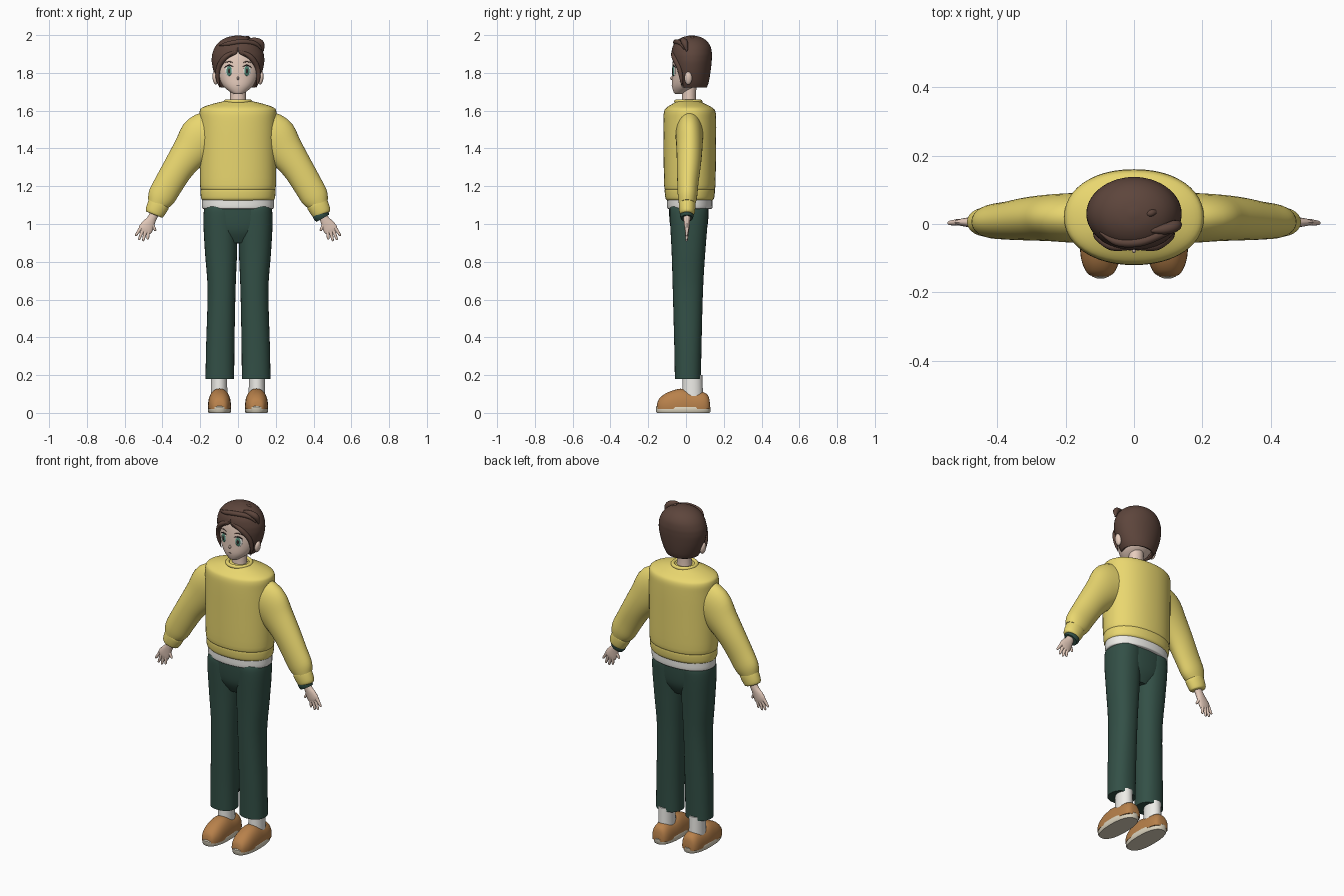
import bpy, bmesh, math
from mathutils import Vector

def material(name, rgb):
    m = bpy.data.materials.new(name)
    m.diffuse_color = (*rgb, 1)
    return m

YELLOW = material("yellow_knit", (0.82, 0.68, 0.16))
WHITE = material("white_cloth", (0.85, 0.84, 0.8))
GREEN = material("dark_green", (0.033, 0.08, 0.062))
SKIN = material("skin", (0.8, 0.61, 0.51))
HAIR = material("brown_hair", (0.11, 0.06, 0.045))
TAN = material("tan_leather", (0.48, 0.22, 0.07))
SOLE = material("cream_sole", (0.72, 0.66, 0.52))
IRIS = material("green_iris", (0.08, 0.25, 0.18))
DARK = material("dark_line", (0.03, 0.02, 0.02))

def finish(ob, mat, angle=40):
    ob.data.materials.append(mat)
    bpy.ops.object.select_all(action='DESELECT')
    ob.select_set(True)
    bpy.context.view_layer.objects.active = ob
    bpy.ops.object.shade_smooth_by_angle(angle=math.radians(angle))
    return ob

def mesh_object(name, bm, mat, angle=40):
    bmesh.ops.recalc_face_normals(bm, faces=bm.faces)
    me = bpy.data.meshes.new(name)
    bm.to_mesh(me)
    bm.free()
    ob = bpy.data.objects.new(name, me)
    bpy.context.collection.objects.link(ob)
    return finish(ob, mat, angle)

def spline(rows, steps):
    """Catmull-Rom interpolation through rows of numbers."""
    if steps == 1:
        return rows
    out, n = [], len(rows)
    for i in range(n - 1):
        a, b, c, d = rows[max(i - 1, 0)], rows[i], rows[i + 1], rows[min(i + 2, n - 1)]
        for k in range(steps):
            t = k / steps
            out.append([0.5 * (2*q + (r - p)*t + (2*p - 5*q + 4*r - s)*t*t + (3*q - p - 3*r + s)*t**3)
                        for p, q, r, s in zip(a, b, c, d)])
    return out + [list(rows[-1])]

def loft(name, rows, mat, axis='z', s=1, steps=4, n=32, power=2.0, zmin=-1):
    """Skin rows of (x, y, z, radius_u, radius_v); s=-1 mirrors in x."""
    rows = spline(rows, steps)
    bm = bmesh.new()
    rings = []
    for i, (x, y, z, ru, rv) in enumerate(rows):
        u, v = Vector((1, 0, 0)), Vector((0, 1, 0))
        if axis == 'y':
            v = Vector((0, 0, 1))
        elif axis == 'limb':
            a, b = rows[max(i - 1, 0)], rows[min(i + 1, len(rows) - 1)]
            t = Vector((b[0] - a[0], 0, b[2] - a[2])).normalized()
            u = Vector((-t.z, 0, t.x))
        ring = []
        for k in range(n):
            w = 2 * math.pi * k / n
            c, d = math.cos(w), math.sin(w)
            p = Vector((x, y, z)) + u * ru * math.copysign(abs(c) ** (2/power), c) \
                + v * rv * math.copysign(abs(d) ** (2/power), d)
            ring.append(bm.verts.new((p.x * s, p.y, max(p.z, zmin))))
        rings.append(ring)
    for a, b in zip(rings, rings[1:]):
        for k in range(n):
            bm.faces.new((a[k], a[(k+1) % n], b[(k+1) % n], b[k]))
    bm.faces.new(rings[0])
    bm.faces.new(rings[-1])
    return mesh_object(name, bm, mat)

def ball(name, loc, size, mat, rot=(0, 0, 0)):
    bpy.ops.mesh.primitive_uv_sphere_add(segments=24, ring_count=14, location=loc, rotation=rot)
    ob = bpy.context.object
    ob.name, ob.scale = name, size
    return finish(ob, mat, 60)

def strand(name, pts, r, mat):
    """Tapered tube through (x, y, z, thickness) points."""
    cu = bpy.data.curves.new(name, 'CURVE')
    cu.dimensions, cu.bevel_depth, cu.bevel_resolution, cu.use_fill_caps = '3D', r, 3, True
    sp = cu.splines.new('POLY')
    rows = spline(pts, 6)
    sp.points.add(len(rows) - 1)
    for p, q in zip(sp.points, rows):
        p.co, p.radius = (*q[:3], 1), q[3]
    cu.materials.append(mat)
    ob = bpy.data.objects.new(name, cu)
    bpy.context.collection.objects.link(ob)

# Sweater body, hem band, collar and undershirt
loft("sweater_body", [(0, .02, 1.18, .193, .13), (0, .02, 1.21, .201, .136), (0, .02, 1.4, .202, .139),
     (0, .02, 1.54, .203, .14), (0, .02, 1.595, .203, .136), (0, .018, 1.617, .188, .12),
     (0, .015, 1.637, .13, .085), (0, .012, 1.65, .075, .06)], YELLOW, n=48, power=2.15)
loft("sweater_hem", [(0, .02, 1.125, .186, .12), (0, .02, 1.135, .195, .128), (0, .02, 1.16, .198, .132),
     (0, .02, 1.183, .197, .132), (0, .02, 1.192, .188, .124)], YELLOW, n=48, power=2.15)
bpy.ops.mesh.primitive_torus_add(major_radius=.064, minor_radius=.011, major_segments=40, location=(0, .012, 1.648))
bpy.context.object.name = "sweater_collar"
finish(bpy.context.object, YELLOW, 60)
loft("undershirt", [(0, .02, 1.08, .182, .114), (0, .02, 1.09, .19, .12), (0, .02, 1.15, .19, .12)],
     WHITE, n=48, power=2.15)

# Trouser seat
loft("trouser_seat", [(0, .015, .9, .08, .06), (0, .015, .96, .15, .092), (0, .015, 1.03, .176, .103),
     (0, .015, 1.11, .178, .106)], GREEN, n=48, power=2.2)

for s, side in ((1, "left"), (-1, "right")):
    # Sleeve and cuff
    loft(side + "_sleeve", [(.13, .018, 1.47, .13, .075), (.19, .018, 1.45, .128, .072), (.25, .018, 1.385, .1, .068),
         (.31, .015, 1.305, .083, .063), (.365, .01, 1.215, .077, .056), (.405, .008, 1.145, .073, .051),
         (.425, .006, 1.105, .056, .043)], YELLOW, 'limb', s)
    loft(side + "_cuff", [(.412, .006, 1.118, .05, .04), (.418, .006, 1.108, .057, .044), (.432, .006, 1.08, .055, .043),
         (.443, .006, 1.057, .05, .039), (.446, .006, 1.05, .042, .032)], YELLOW, 'limb', s)
    # Palm, fingers and thumb
    loft(side + "_palm", [(.435, .005, 1.07, .024, .02), (.456, .005, 1.028, .024, .018), (.474, .005, .998, .033, .015),
         (.49, .005, .972, .037, .012), (.498, .005, .957, .03, .008)], SKIN, 'limb', s, n=20)
    for i, (x0, z0, x1, z1) in enumerate([(.515, .978, .543, .937), (.505, .965, .525, .915),
                                          (.49, .96, .503, .909), (.475, .96, .478, .917), (.455, 1.0, .436, .963)]):
        xm, zm = (x0 + x1) / 2, (z0 + z1) / 2
        loft(side + ("_thumb" if i == 4 else "_finger_%d" % (i + 1)),
             [(x0, .005, z0, .01, .01), (xm, .004, zm, .008, .008), (x1*.9 + x0*.1, .003, z1*.9 + z0*.1, .006, .006),
              (x1, .003, z1, .002, .002)], SKIN, 'limb', s, 3, 12)
    # Trouser leg
    loft(side + "_trouser_leg", [(.096, .01, .18, .076, .069), (.094, .01, .35, .075, .072), (.087, .01, .65, .074, .08),
         (.09, .013, .85, .085, .089), (.093, .015, 1.0, .09, .099), (.092, .016, 1.075, .088, .102),
         (.09, .016, 1.1, .078, .092)], GREEN, 'z', s, power=2.25)
    # Sock, shoe and sole
    loft(side + "_sock", [(.1, .035, .08, .044, .055), (.1, .035, .2, .042, .052)], WHITE, 'z', s, 1)
    loft(side + "_shoe", [(.098, -.154, .03, .02, .012), (.098, -.142, .03, .04, .045), (.098, -.1, .03, .057, .077),
         (.098, -.03, .03, .061, .098), (.098, .03, .03, .059, .086), (.098, .09, .03, .053, .08),
         (.098, .118, .03, .04, .06), (.098, .127, .03, .02, .02)], TAN, 'y', s, 4, 32, 2.3, .02)
    loft(side + "_sole", [(.098, -.015, 0, .057, .139), (.098, -.015, .006, .061, .144), (.098, -.015, .03, .062, .145),
         (.098, -.015, .036, .058, .14)], SOLE, 'z', s, 1, 40, 2.4)
    # Ear
    ball(side + "_ear", (.121*s, .012, 1.772), (.014, .02, .034), SKIN, (0, .15*s, 0))
    # Eye: white, iris, pupil, lash and brow
    turn = (0, 0, .3*s)
    ball(side + "_eye_white", (.048*s, -.0625, 1.81), (.022, .006, .029), WHITE, turn)
    ball(side + "_iris", (.047*s, -.066, 1.81), (.015, .005, .026), IRIS, turn)
    ball(side + "_pupil", (.047*s, -.069, 1.81), (.007, .004, .014), DARK, turn)
    strand(side + "_lash", [(.025*s, -.07, 1.832, .6), (.048*s, -.068, 1.841, 1), (.072*s, -.056, 1.828, .6)], .003, DARK)
    strand(side + "_brow", [(.028*s, -.07, 1.854, .6), (.048*s, -.066, 1.86, 1), (.072*s, -.054, 1.852, .4)], .003, HAIR)

# Wristband on one arm
loft("wristband", [(.432, .004, 1.062, .041, .034), (.44, .004, 1.046, .044, .036), (.449, .004, 1.03, .038, .031)],
     GREEN, 'limb')

# Neck, head, nose and mouth
loft("neck", [(0, .016, 1.6, .046, .042), (0, .016, 1.66, .042, .037), (0, .018, 1.75, .043, .038)], SKIN)
loft("head", [(0, -.042, 1.687, .014, .012), (0, -.034, 1.695, .035, .03), (0, -.01, 1.73, .078, .064),
     (0, .008, 1.78, .106, .082), (0, .02, 1.84, .117, .092), (0, .025, 1.9, .112, .088),
     (0, .03, 1.95, .08, .065), (0, .03, 1.975, .03, .03)], SKIN, n=40)
ball("nose", (0, -.075, 1.772), (.006, .01, .009), SKIN)
strand("mouth", [(-.018, -.07, 1.738, .5), (0, -.074, 1.735, 1), (.018, -.07, 1.738, .5)], .002, DARK)

# Hair cap: arcs around the head that leave an arched opening for the face
bm = bmesh.new()
rings = []
for z, rx, ry, phi in spline([(1.722, .092, .08, 58), (1.75, .108, .09, 57), (1.80, .127, .099, 53), (1.85, .138, .105, 38),
                              (1.88, .139, .107, 21), (1.905, .135, .107, 3), (1.94, .12, .1, 0), (1.97, .092, .079, 0),
                              (1.99, .052, .046, 0), (1.998, .008, .008, 0)], 4):
    a = math.radians(max(phi, 0))
    w = [-math.pi/2 + a + (2*math.pi - 2*a) * k / 48 for k in range(49)]
    rings.append([bm.verts.new((rx*math.cos(t), .03 + ry*math.sin(t), z)) for t in w])
for a, b in zip(rings, rings[1:]):
    for k in range(48):
        bm.faces.new((a[k], a[k+1], b[k+1], b[k]))
bm.faces.new(rings[-1])
bmesh.ops.remove_doubles(bm, verts=bm.verts, dist=.0005)
hair = mesh_object("hair_cap", bm, HAIR, 60)
mod = hair.modifiers.new("thickness", 'SOLIDIFY')
mod.thickness, mod.offset = .014, -1

# Loose locks framing the face and the tuft on top
for s, side in ((1, "left"), (-1, "right")):
    strand(side + "_side_lock", [(.01*s, -.07, 1.915, .5), (.065*s, -.063, 1.885, 1.2), (.102*s, -.038, 1.83, 1.1),
           (.108*s, -.025, 1.77, .8), (.096*s, -.02, 1.722, .1)], .012, HAIR)
strand("swept_lock", [(-.1, -.025, 1.945, .2), (-.05, -.052, 1.955, 1), (.02, -.052, 1.965, 1.1),
       (.09, -.025, 1.955, 1), (.125, -.01, 1.925, .3)], .012, HAIR)
strand("top_tuft", [(.05, -.02, 1.975, .4), (.09, -.015, 1.972, 1.1), (.122, -.005, 1.955, 1.2),
       (.133, .005, 1.915, .3)], .014, HAIR)
strand("crown_lock", [(.03, .025, 1.984, .3), (.05, .032, 1.986, 1), (.07, .038, 1.975, .3)], .011, HAIR)
